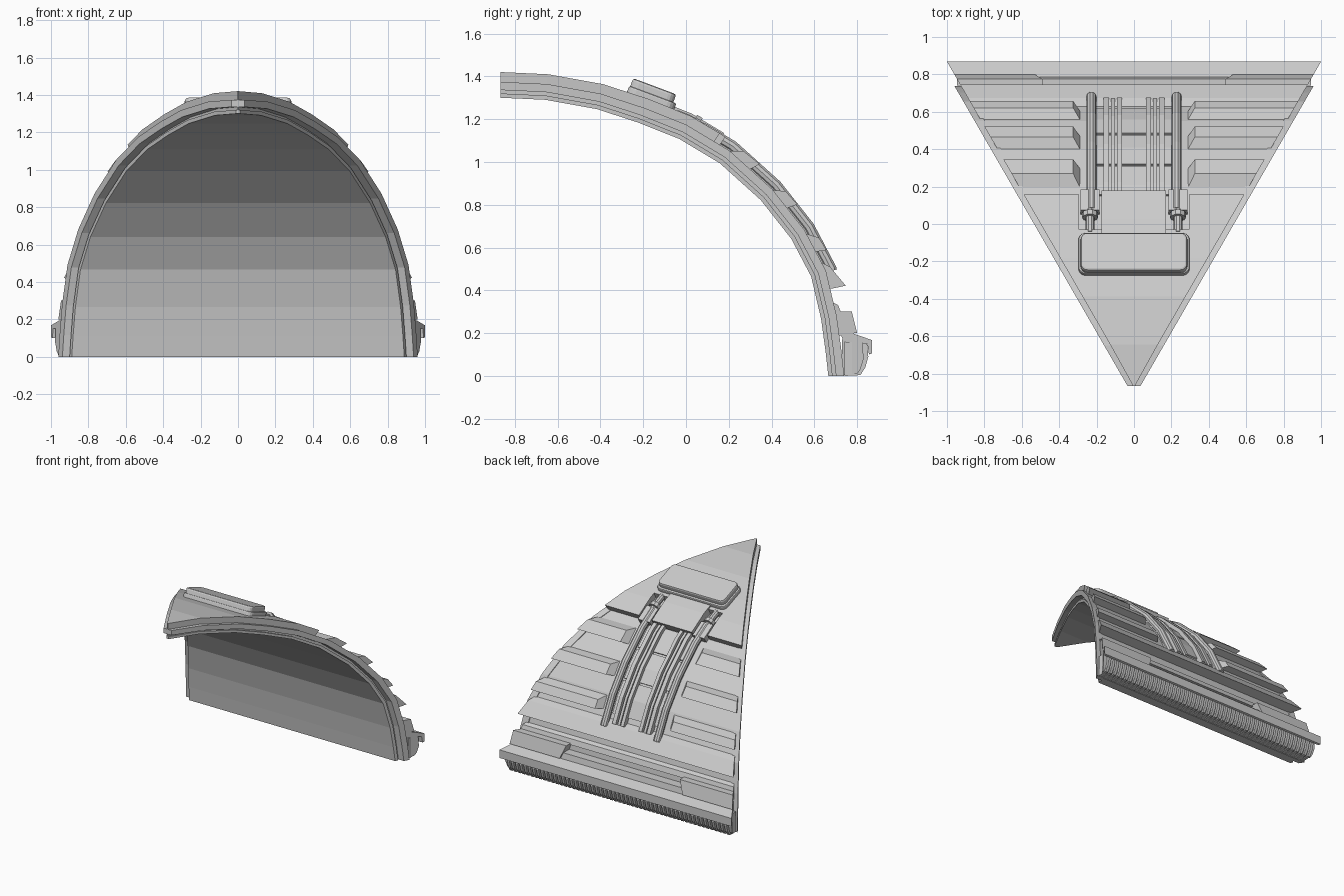
import bpy, bmesh, math
from mathutils import Vector

if "Cube" in bpy.data.objects:
    bpy.data.objects.remove(bpy.data.objects["Cube"])

# Side curve (y, z) of the vault's structural surface, tip to foot
CURVE = [Vector(p) for p in [(-.867, 1.37), (-.65, 1.36), (-.4, 1.315), (-.2, 1.25), (0, 1.17),
                             (.2, 1.05), (.4, .87), (.55, .68), (.65, .49), (.70, .28), (.722, .12), (.735, 0)]]
END = len(CURVE) - 1
NORMALS = []
for i in range(END + 1):
    d = CURVE[min(i + 1, END)] - CURVE[max(i - 1, 0)]
    NORMALS.append(Vector((-d.y, d.x)).normalized())
NORMALS[0], NORMALS[END] = Vector((0, 1)), Vector((1, 0))


def at(s, h):
    """(y, z) at curve position s, raised by h."""
    i = min(int(s), END - 1)
    f = s - i
    return CURVE[i].lerp(CURVE[i + 1], f) + NORMALS[i].lerp(NORMALS[i + 1], f).normalized() * h


def half(y):
    """Half width of the triangular plan."""
    return max(.004, (y + .865) * .577)


def steps(s0, s1):
    return [s0] + [i for i in range(END + 1) if s0 + .01 < i < s1 - .01] + [s1]


def loft(name, ring_groups, mirror=False):
    """Skin each group of rings and cap both ends."""
    bm = bmesh.new()
    for rings in ring_groups:
        vs = [[bm.verts.new(p) for p in r] for r in rings]
        n = len(vs[0])
        for a, b in zip(vs, vs[1:]):
            for k in range(n):
                bm.faces.new((a[k], a[(k + 1) % n], b[(k + 1) % n], b[k]))
        bm.faces.new(vs[0][::-1])
        bm.faces.new(vs[-1])
    bmesh.ops.recalc_face_normals(bm, faces=bm.faces)
    me = bpy.data.meshes.new(name)
    bm.to_mesh(me)
    bm.free()
    ob = bpy.data.objects.new(name, me)
    bpy.context.collection.objects.link(ob)
    if mirror:
        ob.modifiers.new("Mirror", 'MIRROR').use_mirror_merge = False
    return ob


def strip(name, lo, hi, h0, h1, s0, s1, mirror=False):
    """Curved plate between two x limits that depend on y."""
    rings = []
    for s in steps(s0, s1):
        a, b = at(s, h0), at(s, h1)
        rings.append([(lo(a.x), *a), (lo(b.x), *b), (hi(b.x), *b), (hi(a.x), *a)])
    return loft(name, [rings], mirror)


def sweep(name, x, section, s0, s1):
    """Mirrored rail following the curve."""
    rings = [[(x + dx, *at(s, h)) for dx, h in section] for s in steps(s0, s1)]
    return loft(name, [rings], True)


def slab(name, profile, lo=None, mirror=False):
    """Side profile extended across the plan width; lo gives inner x per point."""
    hi = [(half(y), y, z) for y, z in profile]
    inner = [(lo[i] if lo else -half(p[0]), *p) for i, p in enumerate(profile)]
    return loft(name, [[inner, hi]], mirror)


def box(w, h0, h1):
    return [(-w / 2, h0), (-w / 2, h1), (w / 2, h1), (w / 2, h0)]


def disc(r, h, n=10):
    return [(r * math.cos(2 * math.pi * k / n), h + r * math.sin(2 * math.pi * k / n)) for k in range(n)]


# Shell, inner lining and edge rims
strip("shell", lambda y: -half(y), half, -.03, 0, 0, END)
strip("inner_lining", lambda y: -half(y) + min(.012, half(y) * .5), lambda y: half(y) - min(.012, half(y) * .5),
      -.07, -.03, 0, END)
strip("edge_rim", lambda y: max(0, half(y) - .02), lambda y: half(y + .03) + .018, -.034, .004, 0, END, True)
strip("inner_edge_lip", lambda y: max(0, half(y) - .02), lambda y: half(y) + .006, -.07, -.05, 0, END, True)

# Smooth hood over the upper part, notched for the mechanism
strip("hood", lambda y: -half(y), half, 0, .05, 0, 3.75)
strip("hood_side", lambda y: .295, half, 0, .05, 3.75, 4.65, True)

# Overlapping slats, split around the rails
for n, (s0, s1, s2) in enumerate([(4.95, 5.2, 5.55), (5.98, 6.2, 6.53), (7.05, 7.3, 7.6)]):
    prof = [at(s0, -.005), at(s1, .047), at(s2, .052), at(s2 - .08, -.005)]
    slab(f"slat_{n + 1}", [tuple(p) for p in prof], [.285, .325, .325, .285], True)
slab("full_slat", [tuple(at(s, h)) for s, h in [(7.75, -.005), (7.95, .03), (8.43, .078), (8.4, -.005)]])

# Foot plate with a lowered middle section
slab("foot_plate_side", [(.69, .3), (.775, .3), (.80, .2), (.715, .2)], [.49, .49, .53, .53], True)
slab("foot_plate_base", [(.70, .24), (.776, .24), (.786, .19), (.715, .19)])
slab("lower_slat", [(.685, .345), (.712, .33), (.726, .29), (.69, .29)])

# Foot bar: cover, core and ribs
slab("foot_bar_cover", [(.72, .2), (.79, .195), (.868, .168), (.868, .105), (.855, .1), (.848, .15), (.735, .165)])
slab("foot_bar_core", [(.73, .17), (.825, .155), (.83, .08), (.815, .03), (.80, .01), (.73, .003)])
rib = [(.74, .16), (.846, .155), (.852, .09), (.838, .04), (.815, .004), (.74, 0)]
loft("foot_bar_ribs", [[[(x - .011, *p) for p in rib], [(x + .011, *p) for p in rib]]
                       for x in [.036 * k for k in range(-26, 27)]])

# Rail bed plates
for n, (s0, s1) in enumerate([(4.75, 5.5), (5.56, 6.45), (6.51, 7.6)]):
    strip(f"rail_bed_{n + 1}", lambda y: -.2, lambda y: .2, -.005, .012, s0, s1)

# Rails and pistons
for n, (x, w, h) in enumerate([(.148, .03, .04), (.112, .02, .032), (.078, .026, .04)]):
    sweep(f"inner_rail_{n + 1}", x, box(w, -.005, h), 4.6, 7.9)
sweep("piston_rod", .228, disc(.027, .03), 4.3, 8.05)
sweep("piston_base", .228, box(.03, -.005, .02), 4.6, 8.0)
sweep("piston_block", .235, box(.1, -.005, .05), 4.25, 4.78)
sweep("piston_neck", .235, disc(.024, .03), 3.7, 4.3)
sweep("piston_collar", .235, disc(.042, .03), 4.1, 4.22)

# Central housing box
strip("housing", lambda y: -.175, lambda y: .17, -.005, .062, 3.6, 4.72)


# Rounded head pad
def pad(name, size, loc, corner, edge):
    bm = bmesh.new()
    bmesh.ops.create_cube(bm, size=1)
    bmesh.ops.scale(bm, vec=size, verts=bm.verts)
    up = [e for e in bm.edges if abs(e.verts[0].co.z - e.verts[1].co.z) > .01]
    bmesh.ops.bevel(bm, geom=up, offset=corner, segments=4, profile=.5, affect='EDGES')
    top = [e for e in bm.edges if all(v.co.z > 0 for v in e.verts)]
    bmesh.ops.bevel(bm, geom=top, offset=edge, segments=2, profile=.5, affect='EDGES')
    me = bpy.data.meshes.new(name)
    bm.to_mesh(me)
    bm.free()
    ob = bpy.data.objects.new(name, me)
    ob.location, ob.rotation_euler = loc, (math.radians(-20.5), 0, 0)
    bpy.context.collection.objects.link(ob)


pad("head_pad", (.57, .215, .08), (0, -.16, 1.316), .035, .012)
pad("head_pad_flange", (.595, .235, .04), (0, -.162, 1.296), .04, .008)
